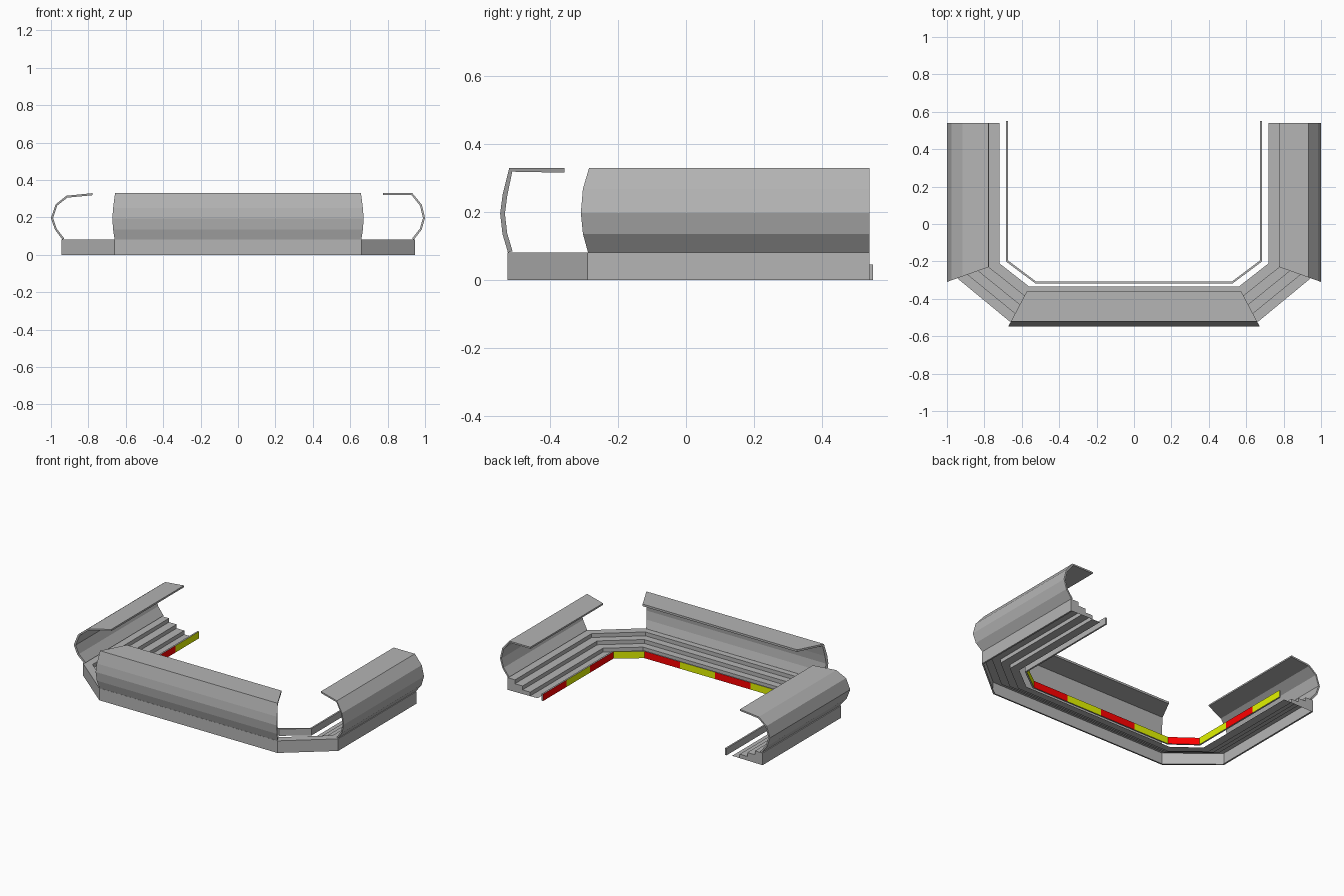
import bpy, bmesh
from mathutils import Vector

if "Cube" in bpy.data.objects:
    bpy.data.objects.remove(bpy.data.objects["Cube"])


def material(name, color):
    m = bpy.data.materials.new(name)
    m.diffuse_color = (*color, 1)
    m.use_nodes = True
    m.node_tree.nodes["Principled BSDF"].inputs["Base Color"].default_value = m.diffuse_color
    return m


grey = material("concrete_grey", (0.46, 0.46, 0.46))
red = material("panel_red", (1, 0, 0))
yellow = material("panel_yellow", (0.76, 0.9, 0))


def make_object(name, bm, mats=(grey,)):
    bmesh.ops.recalc_face_normals(bm, faces=bm.faces)
    me = bpy.data.meshes.new(name)
    bm.to_mesh(me)
    bm.free()
    for m in mats:
        me.materials.append(m)
    ob = bpy.data.objects.new(name, me)
    bpy.context.collection.objects.link(ob)
    return ob


def sweep(name, rings, closed):
    """Skin a list of equal-length point rings and cap both ends."""
    bm = bmesh.new()
    rows = [[bm.verts.new(p) for p in ring] for ring in rings]
    n = len(rows[0])
    for a, b in zip(rows, rows[1:]):
        for i in range(n if closed else n - 1):
            j = (i + 1) % n
            bm.faces.new((a[i], a[j], b[j], b[i]))
    bm.faces.new(rows[0])
    bm.faces.new(rows[-1])
    return make_object(name, bm)


def thicken(profile, t):
    """Close an open (distance, z) profile by offsetting it inwards."""
    pts = [Vector(p) for p in profile]
    inner = []
    for i, p in enumerate(pts):
        dirs = []
        if i > 0:
            dirs.append((p - pts[i - 1]).normalized())
        if i < len(pts) - 1:
            dirs.append((pts[i + 1] - p).normalized())
        d = sum(dirs, Vector((0, 0))).normalized()
        inner.append(p + Vector((-d.y, d.x)) * t)
    return pts + inner[::-1]


# Plan of the U: (inner edge, outer edge) at each station, right arm to left arm
half = [((0.72, 0.54), (0.945, 0.54)),
        ((0.72, -0.21), (0.945, -0.29)),
        ((0.56, -0.335), (0.66, -0.525))]
flip = [tuple((-x, y) for x, y in s) for s in reversed(half)]
stations = half + flip


def at(station, t, z):
    a, b = Vector(station[0]), Vector(station[1])
    p = a + (b - a) * t
    return (p.x, p.y, z)


# Stepped terrace: outer wall with a foot, four treads, open underneath, capped ends
steps = [(0.95, 0), (1, 0), (1, 0.081)]
for k, z in enumerate((0.081, 0.055, 0.029, 0.003)):
    if k:
        steps.append((1 - k / 4, z))
    steps.append((1 - (k + 1) / 4, z))
sweep("terrace_steps", [[at(s, t, z) for t, z in steps] for s in stations], False)

# Curved roof shells with mitred ends
right_profile = [(0.94, 0.081), (0.982, 0.135), (1.0, 0.197), (0.983, 0.268),
                 (0.932, 0.33), (0.775, 0.33)]
left_profile = [(0.938, 0.081), (0.979, 0.135), (1.0, 0.197), (0.975, 0.27),
                (0.917, 0.316), (0.778, 0.33)]
front_profile = [(0.524, 0.081), (0.54, 0.135), (0.547, 0.195), (0.54, 0.25),
                 (0.52, 0.33), (0.358, 0.33)]


def roof(name, profile, ends, inner, width, thickness):
    pts = thicken(profile, thickness)
    sweep(name, [[at(s, (d - inner) / width, z) for d, z in pts] for s in ends], True)


roof("right_roof", right_profile, stations[0:2], 0.72, 0.225, 0.011)
roof("front_roof", front_profile, stations[2:4], 0.335, 0.19, 0.014)
roof("left_roof", left_profile, stations[4:6], 0.72, 0.225, 0.011)

# Barrier around the pitch: inner face split into red and yellow panels
corners = [((0.674, 0.55), (0.685, 0.55)), ((0.674, -0.195), (0.685, -0.2)),
           ((0.523, -0.308), (0.527, -0.318))]
corners += [tuple((-x, y) for x, y in s) for s in reversed(corners)]
cuts = []
for a, b, n in zip(corners, corners[1:], (3, 1, 4, 1, 3)):
    for i in range(n):
        cuts.append([Vector(p).lerp(Vector(q), i / n) for p, q in zip(a, b)])
cuts.append([Vector(p) for p in corners[-1]])

bm = bmesh.new()
TOP = 0.046
rows = [[bm.verts.new((p.x, p.y, z)) for p, z in
         ((i, 0), (i, TOP), (o, TOP), (o, 0))] for i, o in cuts]
for k, (a, b) in enumerate(zip(rows, rows[1:])):
    for i in range(4):
        j = (i + 1) % 4
        f = bm.faces.new((a[i], a[j], b[j], b[i]))
        f.material_index = 1 + k % 2 if i == 0 else 0
bm.faces.new(rows[0])
bm.faces.new(rows[-1])
make_object("pitch_barrier", bm, (grey, red, yellow))
